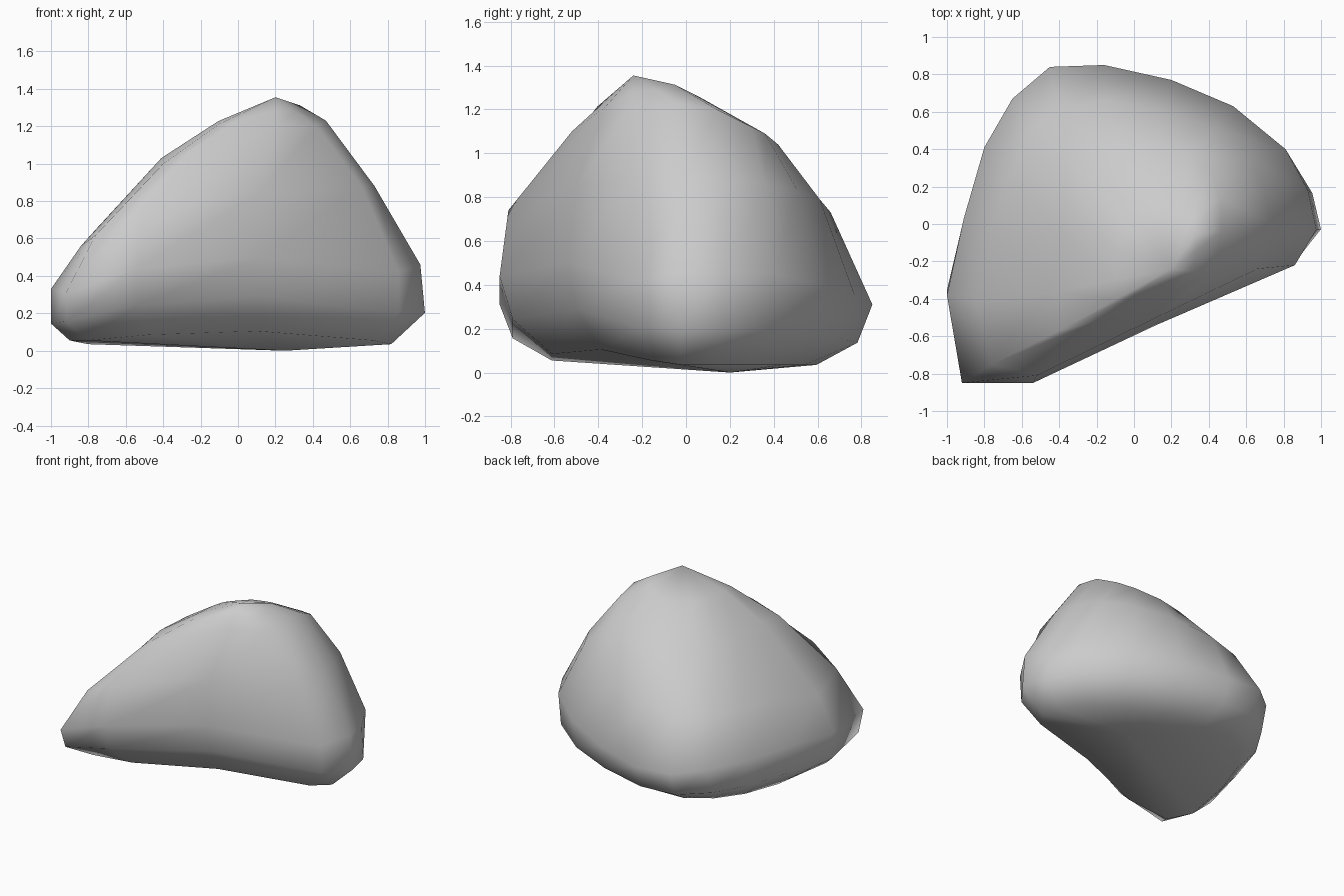
import bpy, bmesh
from mathutils import Vector

# Boulder cross-sections, counter-clockwise from the front-left corner
belly = [(-.92, -.85, .31), (-.54, -.85, .44), (.12, -.54, .50), (.86, -.22, .42), (.975, -.03, .46),
         (.93, .18, .45), (.81, .40, .45), (.53, .63, .40), (.20, .77, .35), (-.16, .85, .31),
         (-.45, .84, .33), (-.65, .67, .35), (-.80, .41, .36), (-.91, .03, .36), (-1.0, -.38, .33)]
shoulder = [(-.76, -.75, .62), (-.52, -.81, .74), (.12, -.50, .85), (.66, -.24, .88), (.73, .0, .88),
            (.70, .18, .88), (.62, .36, .86), (.43, .51, .83), (.15, .61, .79), (-.15, .66, .73),
            (-.40, .62, .69), (-.56, .48, .67), (-.66, .28, .67), (-.75, .0, .66), (-.84, -.42, .56)]
crown = [(-.40, -.57, 1.0), (-.20, -.52, 1.10), (.20, -.37, 1.21), (.42, -.26, 1.20), (.47, -.04, 1.23),
         (.46, .14, 1.20), (.41, .30, 1.12), (.29, .36, 1.09), (.11, .42, 1.04), (-.08, .40, 1.02),
         (-.21, .33, 1.0), (-.30, .24, 1.0), (-.36, .13, 1.01), (-.40, -.05, 1.02), (-.41, -.36, 1.03)]
peak = Vector((.20, -.24, 1.355))
n = len(belly)

# Undercut foot and base derived from the belly, arched under the front face
lift = {0: .02, 1: .05, 2: .07, 3: .02}
foot = [(x * (1.025 if x > .9 else 1), y * (.92 if y > 0 else .93), z * .44 + lift.get(i, 0))
        for i, (x, y, z) in enumerate(belly)]
base = [(x * (.84 if x > 0 else .88), y * (.70 if y > 0 else .72), .035 + lift.get(i, 0))
        for i, (x, y, z) in enumerate(belly)]
base[-1] = (-.90, -.43, .055)
# Brow halfway to the peak, swollen so the top is rounded on the left and back
brow = [(Vector(p) + peak) / 2 + Vector((0, 0, 0 if i in (1, 2, 3, 4) else .035))
        for i, p in enumerate(crown)]

# Loft the rings and close both ends
bm = bmesh.new()
rings = [[bm.verts.new(p) for p in ring] for ring in (base, foot, belly, shoulder, crown, brow)]
for lo, hi in zip(rings, rings[1:]):
    for i in range(n):
        j = (i + 1) % n
        bm.faces.new((lo[i], lo[j], hi[j], hi[i]))
top = bm.verts.new(peak)
under = bm.verts.new((.25, .20, 0))
for i in range(n):
    j = (i + 1) % n
    bm.faces.new((rings[-1][i], rings[-1][j], top))
    bm.faces.new((rings[0][j], rings[0][i], under))
bmesh.ops.recalc_face_normals(bm, faces=bm.faces)
for f in bm.faces:
    f.smooth = True

mesh = bpy.data.meshes.new("boulder")
bm.to_mesh(mesh)
bm.free()
bpy.context.collection.objects.link(bpy.data.objects.new("boulder", mesh))
